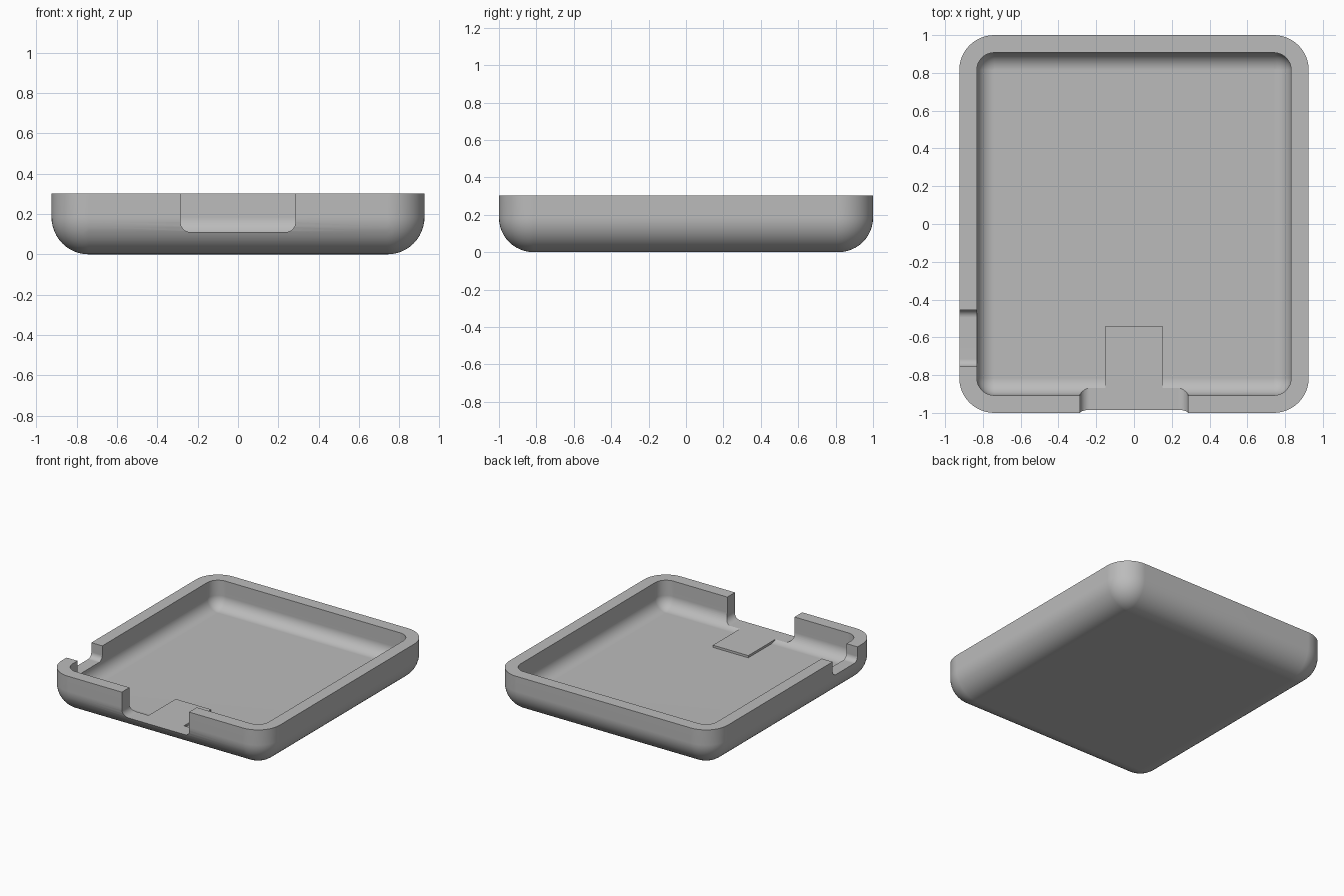
import bpy, bmesh
from math import sin, cos, pi
from mathutils import Matrix, Vector

if "Cube" in bpy.data.objects:
    bpy.data.objects.remove(bpy.data.objects["Cube"], do_unlink=True)

grey = bpy.data.materials.new("light grey plastic")
grey.use_nodes = True
grey.diffuse_color = (0.5, 0.5, 0.5, 1)
grey.node_tree.nodes["Principled BSDF"].inputs["Base Color"].default_value = (0.5, 0.5, 0.5, 1)

CX, CY = 0.74, 0.815       # shared corner centres of the shell
R_OUT, R_IN = 0.185, 0.092  # outer and inner fillet radii
TOP = 0.302
STEPS = 12


def make_object(name, bm):
    bmesh.ops.remove_doubles(bm, verts=bm.verts, dist=0.0001)
    bmesh.ops.recalc_face_normals(bm, faces=bm.faces)
    mesh = bpy.data.meshes.new(name)
    bm.to_mesh(mesh)
    bm.free()
    mesh.materials.append(grey)
    obj = bpy.data.objects.new(name, mesh)
    bpy.context.collection.objects.link(obj)
    return obj


def rounded_ring(bm, radius, z):
    """Rounded rectangle loop around the four corner centres."""
    ring = []
    for q, (sx, sy) in enumerate([(1, 1), (-1, 1), (-1, -1), (1, -1)]):
        for i in range(STEPS + 1):
            a = (q + i / STEPS) * pi / 2
            ring.append(bm.verts.new((sx * CX + radius * cos(a), sy * CY + radius * sin(a), z)))
    return ring


def fillet(radius, base):
    """Quarter arc from the flat bottom up to the wall."""
    return [(radius * sin(i / STEPS * pi / 2), base + radius * (1 - cos(i / STEPS * pi / 2)))
            for i in range(STEPS + 1)]


def notch_cutter(name, half_width, bottom, radius, depth, matrix):
    """Prism with a U-shaped section, rounded at its lower corners."""
    bm = bmesh.new()
    section = [(-half_width, 1), (half_width, 1)]
    for side, start in ((1, 0), (-1, -pi / 2)):
        for i in range(STEPS + 1):
            a = start - i / STEPS * pi / 2
            section.append((side * (half_width - radius) + radius * cos(a),
                            bottom + radius + radius * sin(a)))
    face = bm.faces.new([bm.verts.new((x, 0, z)) for x, z in section])
    extruded = bmesh.ops.extrude_face_region(bm, geom=[face])["geom"]
    moved = [v for v in extruded if isinstance(v, bmesh.types.BMVert)]
    bmesh.ops.translate(bm, verts=moved, vec=Vector((0, depth, 0)))
    bmesh.ops.transform(bm, matrix=matrix, verts=bm.verts)
    obj = make_object(name, bm)
    obj.hide_render = True
    return obj


# Tray: outer shell, rim and cavity lofted through one profile
bm = bmesh.new()
profile = fillet(R_OUT, 0) + [(R_OUT, TOP), (R_IN, TOP)] + fillet(R_IN, R_IN + 0.001)[::-1]
rings = [rounded_ring(bm, r, z) for r, z in profile]
for low, high in zip(rings, rings[1:]):
    for i in range(len(low)):
        j = (i + 1) % len(low)
        bm.faces.new((low[i], low[j], high[j], high[i]))
bm.faces.new(rings[0])
bm.faces.new(rings[-1])
bmesh.ops.dissolve_degenerate(bm, dist=0.0001, edges=bm.edges)
tray = make_object("tray", bm)

# Notches in the front and right walls
cutters = [
    notch_cutter("front_notch_cutter", 0.285, 0.11, 0.05, 0.3,
                 Matrix.Translation((0, -1.1, 0))),
    notch_cutter("side_notch_cutter", 0.15, 0.19, 0.04, 0.3,
                 Matrix.Translation((-1.1, -0.605, 0)) @ Matrix.Rotation(-pi / 2, 4, "Z")),
]
bpy.context.view_layer.objects.active = tray
for cutter in cutters:
    mod = tray.modifiers.new("notch", "BOOLEAN")
    mod.operation = "DIFFERENCE"
    mod.solver = "EXACT"
    mod.object = cutter
    bpy.ops.object.modifier_apply(modifier=mod.name)
    bpy.data.objects.remove(cutter, do_unlink=True)

# Smooth fillets with crisp rim and notch edges
bpy.ops.object.select_all(action="DESELECT")
tray.select_set(True)
bpy.ops.object.shade_smooth_by_angle(angle=pi / 6)
weighted = tray.modifiers.new("weighted_normals", "WEIGHTED_NORMAL")
weighted.keep_sharp = True

# Thin raised pad on the floor, level with the front notch
bm = bmesh.new()
bmesh.ops.create_cube(bm, size=1, matrix=Matrix.Translation((0, -0.704, 0.085))
                      @ Matrix.Diagonal((0.3, 0.328, 0.05, 1)))
make_object("floor_pad", bm)
